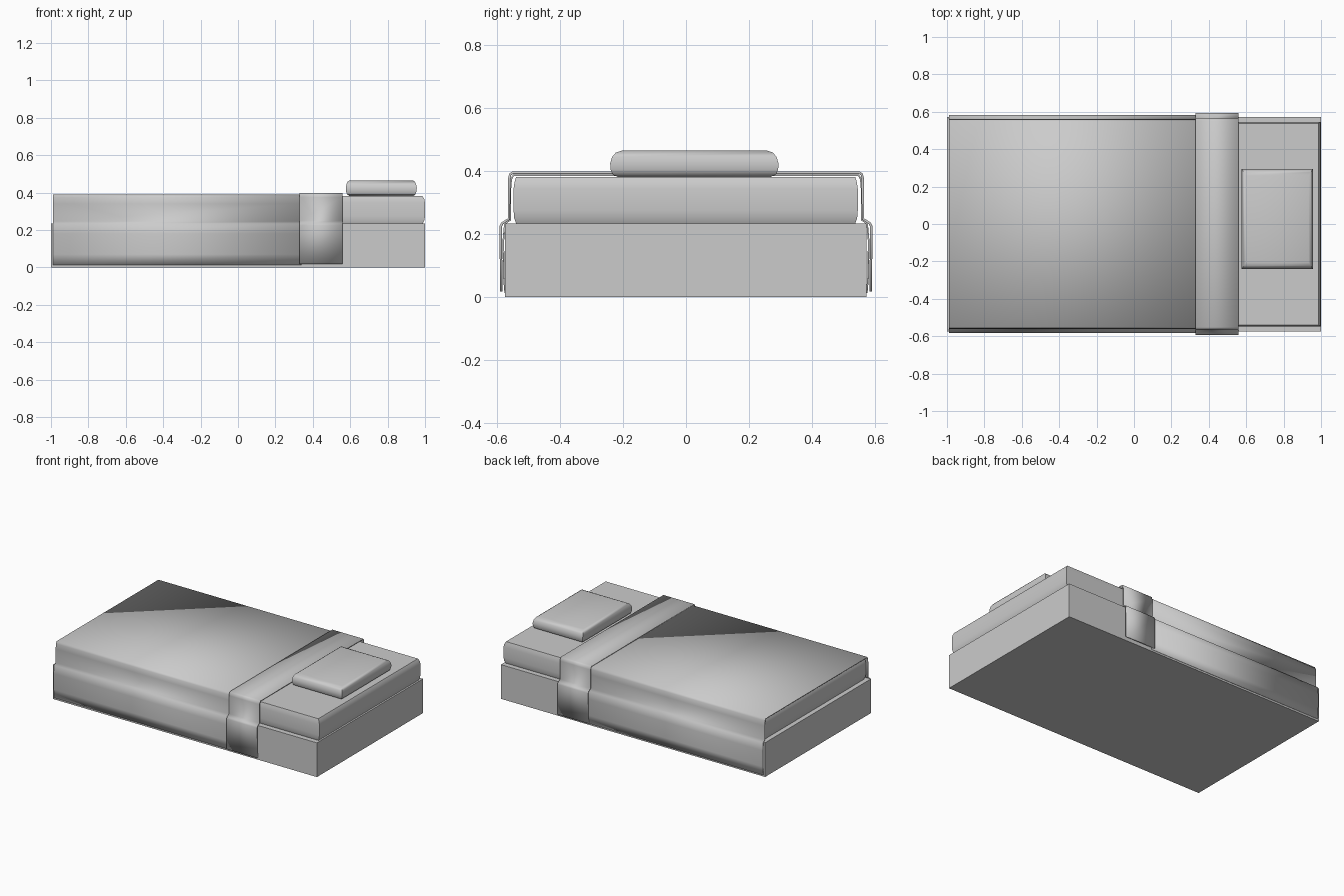
import bpy, bmesh

if "Cube" in bpy.data.objects:
    bpy.data.objects.remove(bpy.data.objects["Cube"])


def finish(name, bm, smooth=True):
    bmesh.ops.recalc_face_normals(bm, faces=bm.faces)
    mesh = bpy.data.meshes.new(name)
    bm.to_mesh(mesh)
    bm.free()
    ob = bpy.data.objects.new(name, mesh)
    bpy.context.collection.objects.link(ob)
    bpy.ops.object.select_all(action='DESELECT')
    ob.select_set(True)
    bpy.context.view_layer.objects.active = ob
    if smooth:
        bpy.ops.object.shade_smooth_by_angle(angle=0.7)
    return ob


def cushion(name, x0, x1, y0, y1, rings, smooth=True):
    """Stack of rectangles; each ring is (x inset, y inset, z)."""
    bm = bmesh.new()
    loops = []
    for ix, iy, z in rings:
        a, b, c, d = x0 + ix, x1 - ix, y0 + iy, y1 - iy
        loops.append([bm.verts.new((x, y, z)) for x, y in ((a, c), (b, c), (b, d), (a, d))])
    for lo, hi in zip(loops, loops[1:]):
        for i in range(4):
            j = (i + 1) % 4
            bm.faces.new((lo[i], lo[j], hi[j], hi[i]))
    bm.faces.new(loops[0][::-1])
    bm.faces.new(loops[-1])
    return finish(name, bm, smooth)


def drape(name, x0, x1, half, thickness):
    """Cloth running across the bed; half profile of (y, z) is mirrored."""
    profile = [(-y, z) for y, z in half] + [(y, z) for y, z in reversed(half)]
    bm = bmesh.new()
    rows = [[bm.verts.new((x, y, z)) for x in (x0, x1)] for y, z in profile]
    for p, q in zip(rows, rows[1:]):
        bm.faces.new((p[0], p[1], q[1], q[0]))
    ob = finish(name, bm)
    # make the outside face up and outwards
    if max(ob.data.polygons, key=lambda f: f.area).normal.z < 0:
        ob.data.flip_normals()
    mod = ob.modifiers.new("thickness", 'SOLIDIFY')
    mod.thickness = thickness
    mod.offset = -1
    return ob


# Solid bed base
cushion("bed_base", -1, 1, -0.575, 0.573, [(0, 0, 0), (0, 0, 0.234)], smooth=False)

# Mattress with softened edges
cushion("mattress", -0.98, 1, -0.548, 0.546,
        [(0.012, 0.008, 0.234), (0.004, 0.002, 0.25), (0, 0, 0.275),
         (0, 0, 0.345), (0.004, 0.003, 0.365), (0.014, 0.008, 0.382)])

# Blanket over mattress and down both sides of the base
drape("blanket", -0.988, 0.34,
      [(0.577, 0.012), (0.582, 0.07), (0.583, 0.18), (0.578, 0.234), (0.561, 0.246),
       (0.561, 0.34), (0.558, 0.375), (0.55, 0.389)], 0.005)

# Folded-back band of the sheet
drape("folded_band", 0.328, 0.558,
      [(0.591, 0.018), (0.593, 0.225), (0.588, 0.236), (0.566, 0.25),
       (0.566, 0.375), (0.562, 0.392), (0.552, 0.399)], 0.008)

# Pillow
cushion("pillow", 0.576, 0.956, -0.241, 0.294,
        [(0.02, 0.024, 0.382), (0.008, 0.008, 0.389), (0.002, 0.001, 0.405),
         (0, 0, 0.425), (0.004, 0.006, 0.445), (0.011, 0.018, 0.459), (0.022, 0.036, 0.465)])
